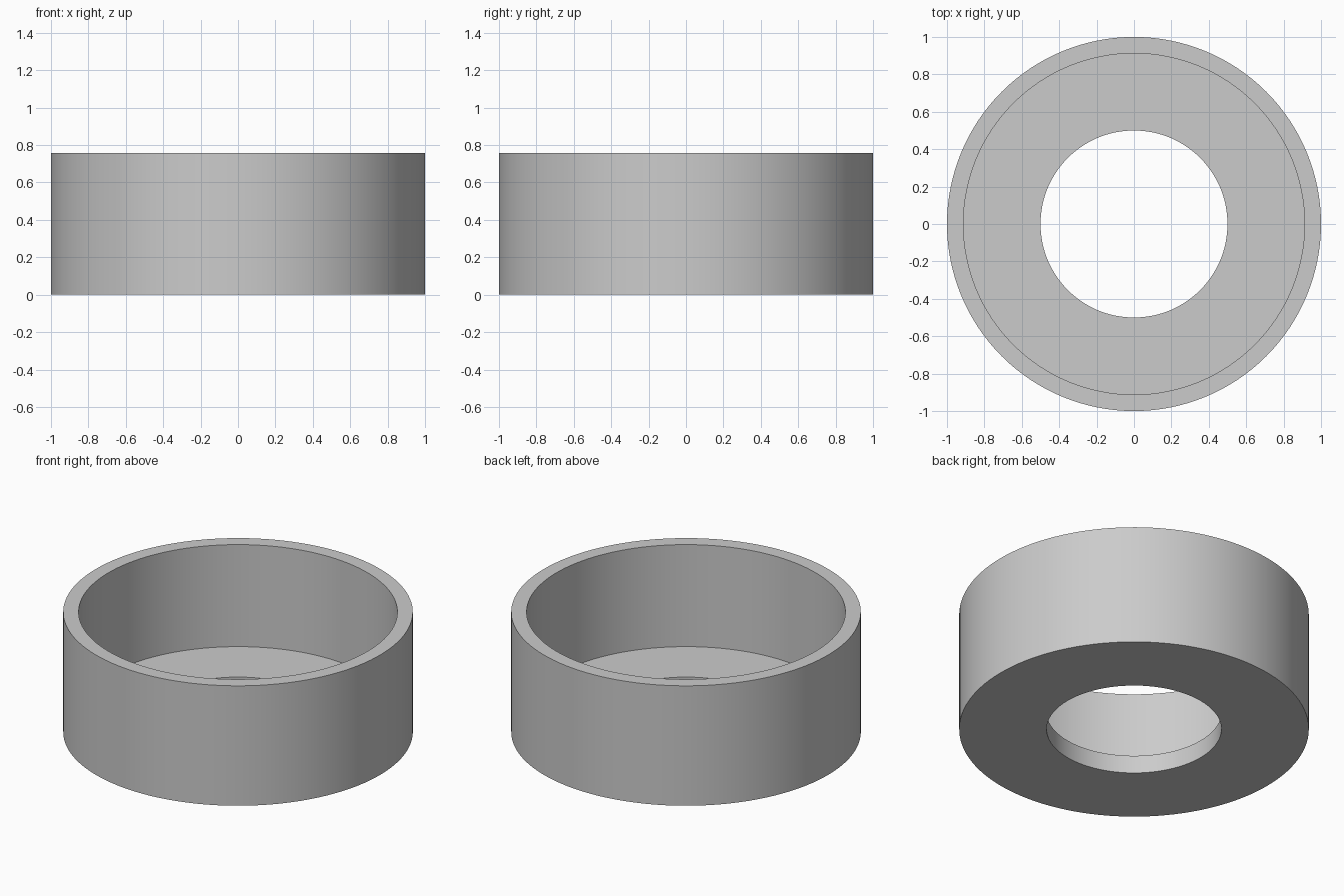
import bpy
import bmesh
import math

cube = bpy.data.objects.get("Cube")
if cube:
    bpy.data.objects.remove(cube, do_unlink=True)

OUTER, INNER, HOLE = 1.0, 0.912, 0.5
HEIGHT, FLOOR = 0.757, 0.113
SEGMENTS = 128

# Plain grey finish
grey = bpy.data.materials.new("light grey")
grey.use_nodes = True
colour = (0.6, 0.6, 0.6, 1.0)
grey.diffuse_color = colour
grey.node_tree.nodes["Principled BSDF"].inputs["Base Color"].default_value = colour

# Cross-section: outer wall, rim, inner wall, floor and floor hole
profile = [(HOLE, 0), (OUTER, 0), (OUTER, HEIGHT),
           (INNER, HEIGHT), (INNER, FLOOR), (HOLE, FLOOR)]

# Revolve the closed section around the vertical axis
bm = bmesh.new()
verts = [bm.verts.new((r, 0, z)) for r, z in profile]
edges = [bm.edges.new((verts[i - 1], verts[i])) for i in range(len(verts))]
bmesh.ops.spin(bm, geom=verts + edges, cent=(0, 0, 0), axis=(0, 0, 1),
               angle=math.tau, steps=SEGMENTS, use_duplicate=False)
bmesh.ops.remove_doubles(bm, verts=bm.verts[:], dist=0.0005)
bmesh.ops.recalc_face_normals(bm, faces=bm.faces[:])

mesh = bpy.data.meshes.new("ring_cup")
bm.to_mesh(mesh)
bm.free()
mesh.materials.append(grey)
cup = bpy.data.objects.new("ring_cup", mesh)
bpy.context.collection.objects.link(cup)

# Smooth round walls with crisp rims
bpy.ops.object.select_all(action='DESELECT')
cup.select_set(True)
bpy.context.view_layer.objects.active = cup
bpy.ops.object.shade_smooth_by_angle(angle=math.radians(30))
